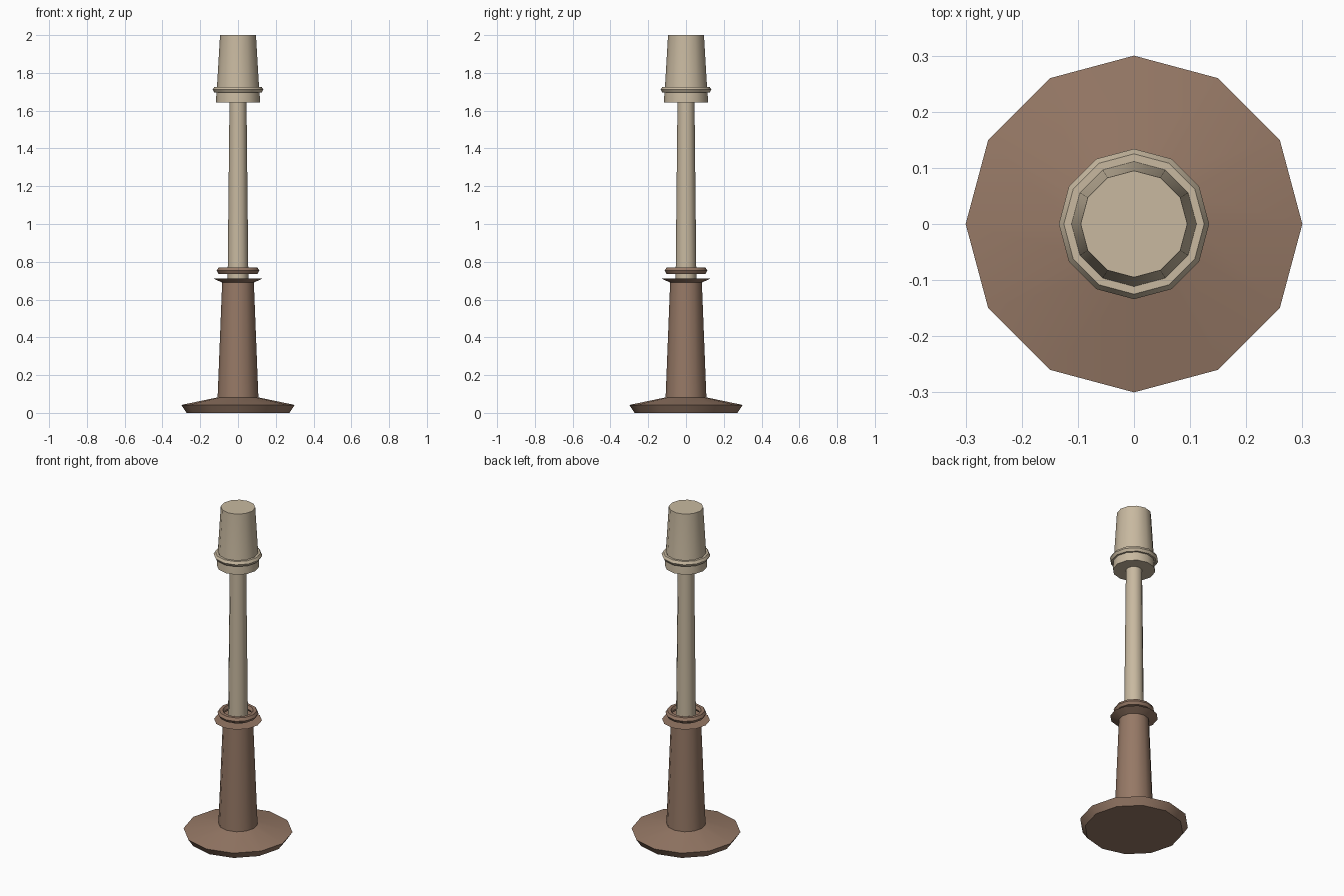
import bpy, math

if "Cube" in bpy.data.objects:
    bpy.data.objects.remove(bpy.data.objects["Cube"])

SIDES = 12


def material(name, rgb):
    m = bpy.data.materials.new(name)
    m.diffuse_color = (*rgb, 1)
    m.use_nodes = True
    m.node_tree.nodes["Principled BSDF"].inputs["Base Color"].default_value = m.diffuse_color
    return m


brown = material("warm brown", (0.305, 0.190, 0.132))
cream = material("cream", (0.578, 0.485, 0.352))


def lathe(name, profile, mat, ring=False):
    """Spin (radius, height) points round z; a ring closes on itself, otherwise ends are capped."""
    n = len(profile)
    verts = [(r * math.cos(2 * math.pi * k / SIDES), r * math.sin(2 * math.pi * k / SIDES), z)
             for r, z in profile for k in range(SIDES)]
    faces = []
    for i in range(n if ring else n - 1):
        a, b = i * SIDES, (i + 1) % n * SIDES
        for k in range(SIDES):
            j = (k + 1) % SIDES
            faces.append((a + k, a + j, b + j, b + k))
    if not ring:
        faces.append(tuple(reversed(range(SIDES))))
        faces.append(tuple(range((n - 1) * SIDES, n * SIDES)))
    mesh = bpy.data.meshes.new(name)
    mesh.from_pydata(verts, [], faces)
    mesh.materials.append(mat)
    ob = bpy.data.objects.new(name, mesh)
    bpy.context.collection.objects.link(ob)
    bpy.ops.object.select_all(action='DESELECT')
    ob.select_set(True)
    bpy.context.view_layer.objects.active = ob
    bpy.ops.object.shade_smooth_by_angle(angle=math.radians(32))
    return ob


def ring(name, radius, height, thickness, mat):
    """Six-sided bead around the axis."""
    section = [(radius + thickness * math.cos(a), height + thickness * math.sin(a))
               for a in (math.pi / 3 * i for i in range(6))]
    return lathe(name, section, mat, ring=True)


# Foot, tapered column and flared collar
lathe("stand", [(0.272, 0), (0.30, 0.042), (0.108, 0.082), (0.084, 0.69), (0.132, 0.712)], brown)
# Loose ring above the collar
ring("collar_ring", 0.094, 0.753, 0.019, brown)
# Slender post
lathe("post", [(0.055, 0.705), (0.045, 1.65)], cream)
# Head: short band with a tapered cap, and a bead between them
lathe("head", [(0.117, 1.643), (0.114, 1.70), (0.112, 1.715), (0.095, 2.0)], cream)
ring("head_ring", 0.116, 1.711, 0.018, cream)
